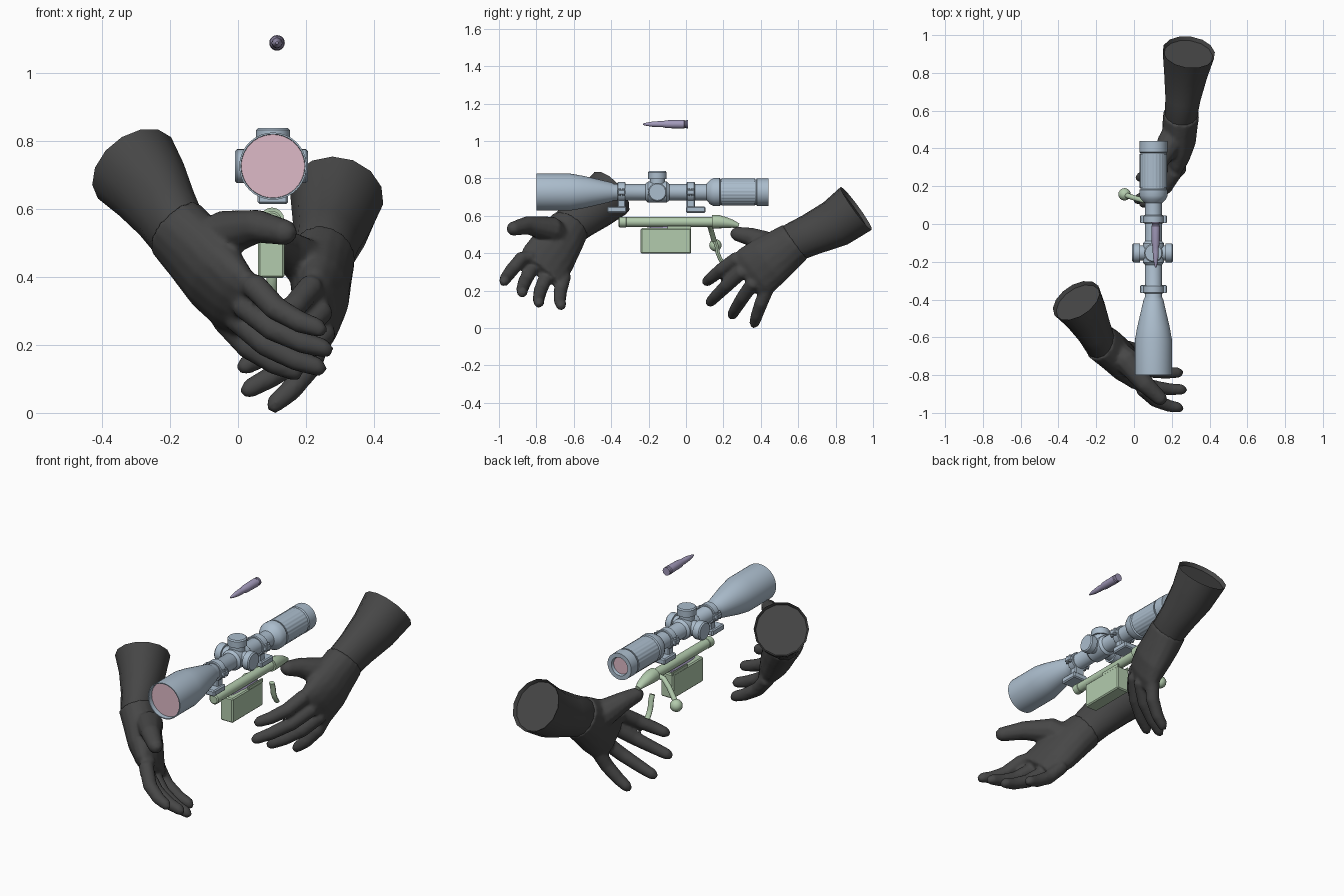
import bpy, bmesh, math
from mathutils import Vector, Matrix

if "Cube" in bpy.data.objects:
    bpy.data.objects.remove(bpy.data.objects["Cube"])


def material(name, r, g, b):
    m = bpy.data.materials.new(name)
    m.use_nodes = True
    m.diffuse_color = (r, g, b, 1)
    bsdf = m.node_tree.nodes["Principled BSDF"]
    bsdf.inputs["Base Color"].default_value = (r, g, b, 1)
    bsdf.inputs["Roughness"].default_value = 0.6
    return m


CHARCOAL = material("charcoal_glove", 0.062, 0.062, 0.062)
STEEL = material("blue_grey_metal", 0.41, 0.51, 0.61)
GLASS = material("pink_glass", 0.73, 0.49, 0.57)
GREEN = material("pale_green", 0.45, 0.6, 0.42)
PURPLE = material("muted_purple", 0.36, 0.32, 0.49)
X, Y, Z = Vector((1, 0, 0)), Vector((0, 1, 0)), Vector((0, 0, 1))


def finish(bm, name, mats, angle=35):
    bmesh.ops.recalc_face_normals(bm, faces=bm.faces)
    mesh = bpy.data.meshes.new(name)
    bm.to_mesh(mesh)
    bm.free()
    for m in mats:
        mesh.materials.append(m)
    ob = bpy.data.objects.new(name, mesh)
    bpy.context.collection.objects.link(ob)
    bpy.ops.object.select_all(action="DESELECT")
    ob.select_set(True)
    bpy.context.view_layer.objects.active = ob
    bpy.ops.object.shade_smooth_by_angle(angle=math.radians(angle))
    return ob


def loft(bm, sections, across, n=16, tangent=None, ridge=0):
    """Skin elliptical sections (centre, half width, half thickness); returns both caps."""
    pts = [Vector(s[0]) for s in sections]
    rings = []
    for i, (_, a, b) in enumerate(sections):
        t = tangent or (pts[min(i + 1, len(pts) - 1)] - pts[max(i - 1, 0)]).normalized()
        u = (across - t * across.dot(t)).normalized()
        v = t.cross(u)
        ring = []
        for k in range(n):
            w = 2 * math.pi * k / n
            f = 1 - ridge * (k % 4 < 2)
            ring.append(bm.verts.new(pts[i] + f * (u * a * math.cos(w) + v * b * math.sin(w))))
        rings.append(ring)
    for p, q in zip(rings, rings[1:]):
        for k in range(n):
            j = (k + 1) % n
            bm.faces.new((p[k], p[j], q[j], q[k]))
    return bm.faces.new(rings[0][::-1]), bm.faces.new(rings[-1])


def lathe(name, centre, axis, profile, mats, n=32, cap_mat=0, ridge=0):
    """Turned part: profile is (distance along axis, radius)."""
    bm = bmesh.new()
    across = Y if axis.x else X
    secs = [(Vector(centre) + axis * d, r, r) for d, r in profile]
    for cap in loft(bm, secs, across, n, axis, ridge):
        cap.material_index = cap_mat
    return finish(bm, name, mats)


def rod(name, points, radius, mat, across=X, wide=1):
    bm = bmesh.new()
    loft(bm, [(p, radius * wide, radius) for p in points], across, 12)
    return finish(bm, name, [mat])


def box(name, centre, size, mat, bevel=0.006):
    bm = bmesh.new()
    bmesh.ops.create_cube(bm, size=1, matrix=Matrix.Translation(centre) @ Matrix.Diagonal((*size, 1)))
    bmesh.ops.bevel(bm, geom=bm.edges[:], offset=bevel, segments=1, affect="EDGES")
    return finish(bm, name, [mat])


def arm(label, cuff, elbow, wrist, knuckles, tips, thumb, side):
    """Sleeve plus a gloved hand fused from lofted volumes."""
    cuff, elbow, wrist = Vector(cuff), Vector(elbow), Vector(wrist)
    knuckles = [Vector(k) for k in knuckles]
    tips = [Vector(t) for t in tips]
    across = (knuckles[3] - knuckles[0]).normalized()
    middle = sum(knuckles, Vector()) / 4
    back = across.cross(middle - wrist).normalized() * side
    heel = wrist.lerp(middle, 0.25)

    # forearm sleeve with a shallow hollow at the open end
    bm = bmesh.new()
    opening, _ = loft(bm, [
        (cuff, 0.142, 0.14), (elbow, 0.13, 0.117), (elbow.lerp(wrist, 0.6), 0.112, 0.095),
        (wrist, 0.106, 0.088), (heel, 0.09, 0.06)], across, 14)
    bmesh.ops.recalc_face_normals(bm, faces=bm.faces)
    bmesh.ops.inset_region(bm, faces=[opening], thickness=0.01, depth=0)
    bmesh.ops.translate(bm, verts=opening.verts, vec=(elbow - cuff).normalized() * 0.02)
    finish(bm, label + "_forearm", [CHARCOAL], 50)

    # palm, with the glove hem standing proud of the wrist
    bm = bmesh.new()
    loft(bm, [
        (wrist.lerp(middle, -0.02), 0.112, 0.096), (heel, 0.125, 0.094),
        (wrist.lerp(middle, 0.6) + back * 0.008, 0.142, 0.085),
        (wrist.lerp(middle, 0.88) + back * 0.008, 0.148, 0.064),
        (middle.lerp(wrist, -0.06), 0.135, 0.042)], across, 16)
    # four curled fingers
    for base, tip in zip(knuckles, tips):
        root = base.lerp(middle.lerp(wrist, 0.3), 0.3)
        end = (tip - base).normalized()
        loft(bm, [
            (root, 0.036, 0.036), (base + back * 0.015, 0.039, 0.039),
            (base.lerp(tip, 0.42) + back * 0.036, 0.037, 0.037),
            (base.lerp(tip, 0.75) + back * 0.022, 0.033, 0.033),
            (tip - end * 0.02, 0.029, 0.028), (tip + end * 0.006, 0.016, 0.016)], across, 10)
    # thumb growing out of the palm mound
    path = [wrist.lerp(middle, 0.3)] + [Vector(p) for p in thumb]
    last = path[-1] - path[-2]
    radii = (0.078, 0.07, 0.05, 0.038)
    secs = [(p, r, r) for p, r in zip(path, radii)]
    loft(bm, secs + [(path[-1] + last.normalized() * 0.025, 0.018, 0.018)], back, 10)
    ob = finish(bm, label + "_gloved_hand", [CHARCOAL], 50)
    remesh = ob.modifiers.new("fuse", "REMESH")
    remesh.mode = "VOXEL"
    remesh.voxel_size = 0.01
    remesh.use_smooth_shade = True
    soften = ob.modifiers.new("soften", "SMOOTH")
    soften.factor, soften.iterations = 0.5, 3


arm("front", (-0.305, -0.405, 0.722), (-0.255, -0.48, 0.658), (-0.18, -0.625, 0.54),
    [(0.06, -0.87, 0.38), (0.03, -0.82, 0.32), (0.01, -0.74, 0.28), (-0.03, -0.645, 0.28)],
    [(0.25, -0.98, 0.24), (0.27, -0.88, 0.18), (0.25, -0.79, 0.125), (0.18, -0.67, 0.11)],
    [(-0.035, -0.725, 0.53), (0.06, -0.85, 0.55), (0.145, -0.93, 0.53)], 1)
arm("rear", (0.29, 0.91, 0.64), (0.275, 0.80, 0.56), (0.25, 0.58, 0.46),
    [(0.20, 0.27, 0.37), (0.23, 0.30, 0.30), (0.24, 0.36, 0.24), (0.225, 0.44, 0.22)],
    [(0.04, 0.10, 0.24), (0.01, 0.12, 0.13), (0.02, 0.24, 0.06), (0.10, 0.36, 0.012)],
    [(0.19, 0.43, 0.45), (0.14, 0.34, 0.49), (0.11, 0.265, 0.505)], -1)

# telescopic sight: lens cells, bell, tube and eyepiece
SX, SZ = 0.103, 0.727
lathe("scope_body", (SX, 0, SZ), Y, [
    (-0.775, 0.093), (-0.8, 0.094), (-0.8, 0.099), (-0.62, 0.099), (-0.55, 0.087),
    (-0.40, 0.052), (-0.385, 0.044), (0.11, 0.044), (0.13, 0.066), (0.15, 0.075),
    (0.18, 0.075), (0.185, 0.068), (0.375, 0.068), (0.38, 0.074), (0.44, 0.073),
    (0.44, 0.05), (0.425, 0.046)], [STEEL, GLASS], 40, cap_mat=1)
lathe("zoom_ring", (SX, 0, SZ), Y, [(0.19, 0.073), (0.37, 0.073)], [STEEL], 96, ridge=0.02)

# adjustment turrets
TY = -0.153
lathe("turret_housing", (SX, TY, SZ), Y,
      [(-0.065, 0.043), (-0.05, 0.056), (0.05, 0.056), (0.065, 0.043)], [STEEL])
for label, axis, scale in (("top", Z, 1.04), ("left", X, 0.95), ("right", -X, 1.04)):
    profile = [(0, 0.04), (0.068, 0.04), (0.068, 0.05), (0.102, 0.05), (0.108, 0.044)]
    lathe(label + "_turret", (SX, TY, SZ), axis, [(d * scale, r) for d, r in profile], [STEEL], 28)

# mounting rings with feet and clamp screws
for label, y, foot in (("front", -0.345, -0.37), ("rear", 0.025, 0.052)):
    lathe(label + "_mount_ring", (SX, y, SZ), Y,
          [(-0.022, 0.05), (-0.018, 0.054), (0.018, 0.054), (0.022, 0.05)], [STEEL])
    box(label + "_mount_post", (SX, y, 0.665), (0.06, 0.045, 0.06), STEEL)
    box(label + "_mount_foot", (SX, foot, 0.633), (0.09, 0.104, 0.034), STEEL)
    for s in (-1, 1):
        box(label + "_clamp_lug", (SX + s * 0.058, y, SZ), (0.026, 0.042, 0.026), STEEL, 0.004)
        for dy in (-0.012, 0.012):
            lathe(label + "_clamp_screw", (SX + s * 0.06, y + dy, SZ), Z,
                  [(-0.02, 0.008), (0.02, 0.008)], [STEEL], 10)

# bolt, handle, magazine and trigger
BX, BZ = 0.1, 0.567
lathe("bolt_body", (BX, 0, BZ), Y, [
    (-0.36, 0.022), (-0.355, 0.028), (-0.32, 0.028), (-0.318, 0.026), (0.15, 0.026)], [GREEN], 20)
bm = bmesh.new()
loft(bm, [((BX, 0.14, BZ + 0.002), 0.036, 0.036), ((BX, 0.17, BZ + 0.002), 0.036, 0.036),
          ((BX, 0.21, BZ - 0.003), 0.032, 0.03), ((BX, 0.25, BZ - 0.01), 0.025, 0.021),
          ((BX, 0.282, BZ - 0.02), 0.015, 0.012)], X, 16)
finish(bm, "bolt_shroud", [GREEN])
rod("bolt_handle", [(0.09, 0.125, 0.56), (0.05, 0.125, 0.555), (0.01, 0.135, 0.52),
                    (-0.05, 0.155, 0.45)], 0.014, GREEN, Y)
bm = bmesh.new()
bmesh.ops.create_uvsphere(bm, u_segments=16, v_segments=10, radius=0.033,
                          matrix=Matrix.Translation((-0.05, 0.157, 0.443)))
finish(bm, "bolt_knob", [GREEN])
box("magazine_box", (0.098, -0.107, 0.466), (0.077, 0.27, 0.136), GREEN)
for s in (-1, 1):
    box("magazine_feed_lip", (0.098 + s * 0.033, -0.036, 0.537), (0.01, 0.128, 0.02), GREEN, 0.002)
rod("trigger", [(BX, 0.155, 0.465), (BX, 0.165, 0.435), (BX, 0.17, 0.4), (BX, 0.182, 0.37),
                (BX, 0.2, 0.345)], 0.011, GREEN, wide=1.4)

# one floating cartridge and one in the magazine
CARTRIDGE = [(0.01, 0.022), (0.002, 0.022), (0.0, 0.019), (-0.006, 0.019), (-0.01, 0.023),
             (-0.105, 0.021), (-0.125, 0.016), (-0.15, 0.016), (-0.18, 0.014),
             (-0.21, 0.009), (-0.23, 0.004)]
for label, centre in (("floating", (0.115, 0, 1.09)), ("loaded", (0.098, 0.0, 0.527))):
    lathe(label + "_cartridge", centre, Y, CARTRIDGE, [PURPLE], 20)
